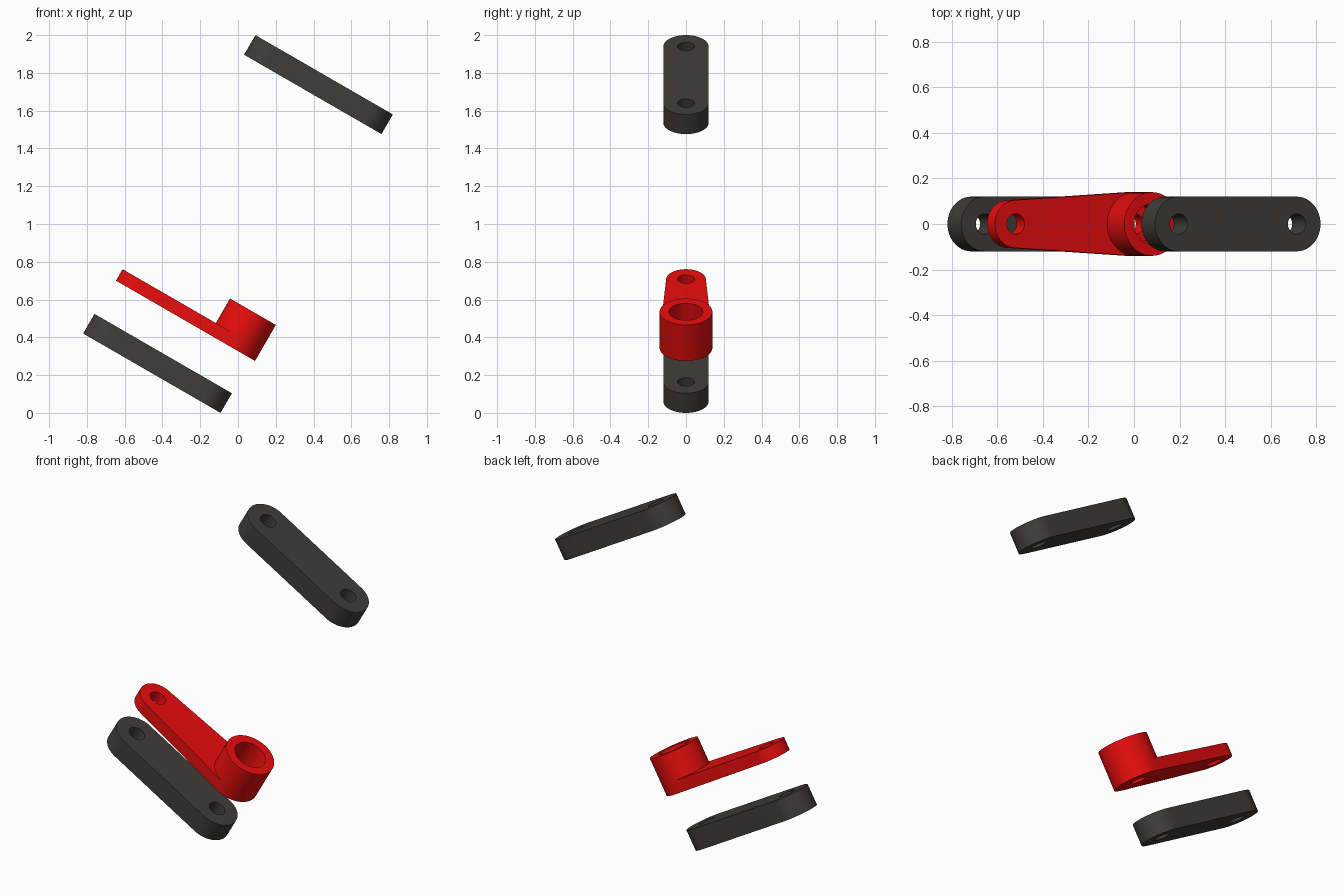
import bpy, bmesh, math
from mathutils import Matrix, Vector

if "Cube" in bpy.data.objects:
    bpy.data.objects.remove(bpy.data.objects["Cube"])

TILT = math.radians(30)


def material(name, color):
    m = bpy.data.materials.new(name)
    m.diffuse_color = (*color, 1)
    m.use_nodes = True
    m.node_tree.nodes["Principled BSDF"].inputs["Base Color"].default_value = m.diffuse_color
    return m


def finish(name, bm, pos, mat):
    bmesh.ops.recalc_face_normals(bm, faces=bm.faces)
    me = bpy.data.meshes.new(name)
    bm.to_mesh(me)
    bm.free()
    ob = bpy.data.objects.new(name, me)
    bpy.context.collection.objects.link(ob)
    ob.matrix_world = Matrix.Translation(pos) @ Matrix.Rotation(TILT, 4, 'Y')
    me.materials.append(mat)
    bpy.context.view_layer.objects.active = ob
    bpy.ops.object.select_all(action='DESELECT')
    ob.select_set(True)
    bpy.ops.object.shade_smooth_by_angle(angle=math.radians(30))
    return ob


def arc(cx, r, a0, a1, n=32):
    return [(cx + r * math.cos(a0 + (a1 - a0) * i / n),
             r * math.sin(a0 + (a1 - a0) * i / n)) for i in range(n + 1)]


def plate(name, loops, z0, z1, pos, mat):
    """Extruded outline; the first loop is the rim, the others are holes."""
    bm = bmesh.new()
    edges = []
    for pts in loops:
        vs = [bm.verts.new((x, y, z0)) for x, y in pts]
        edges += [bm.edges.new((vs[i - 1], vs[i])) for i in range(len(vs))]
    bmesh.ops.triangle_fill(bm, use_beauty=True, use_dissolve=False, edges=edges)
    r = bmesh.ops.extrude_face_region(bm, geom=bm.faces[:], use_keep_orig=True)
    verts = [g for g in r['geom'] if isinstance(g, bmesh.types.BMVert)]
    bmesh.ops.translate(bm, verts=verts, vec=(0, 0, z1 - z0))
    return finish(name, bm, pos, mat)


def circle(cx, r):
    return arc(cx, r, 0, 2 * math.pi, 48)[:-1]


def rounded_bar(x0, r0, x1, r1):
    """Two end circles joined by their tangents (x0 < x1)."""
    a = math.acos((r0 - r1) / (x1 - x0))
    return arc(x1, r1, -a, a) + arc(x0, r0, a, 2 * math.pi - a)


dark = material("dark_grey", (0.05, 0.047, 0.041))
red = material("red", (0.8, 0.004, 0.004))

# Two identical straight links
for name, sx, z in (("upper_link", 1, 1.738), ("lower_link", -1, 0.262)):
    plate(name, [rounded_bar(-0.3, 0.12, 0.3, 0.12), circle(-0.3, 0.045),
                 circle(0.3, 0.045)], -0.06, 0.06, Vector((sx * 0.426, 0, z)), dark)

# Tapered crank arm with a raised collar at its wide end
hub = Vector((-0.031, 0, 0.345))
plate("crank_arm", [rounded_bar(-0.605, 0.105, 0, 0.14), circle(-0.605, 0.045),
                    circle(0, 0.045)], 0, 0.07, hub, red)
plate("crank_collar", [circle(0, 0.14), circle(0, 0.09)], 0.07, 0.22, hub, red)
